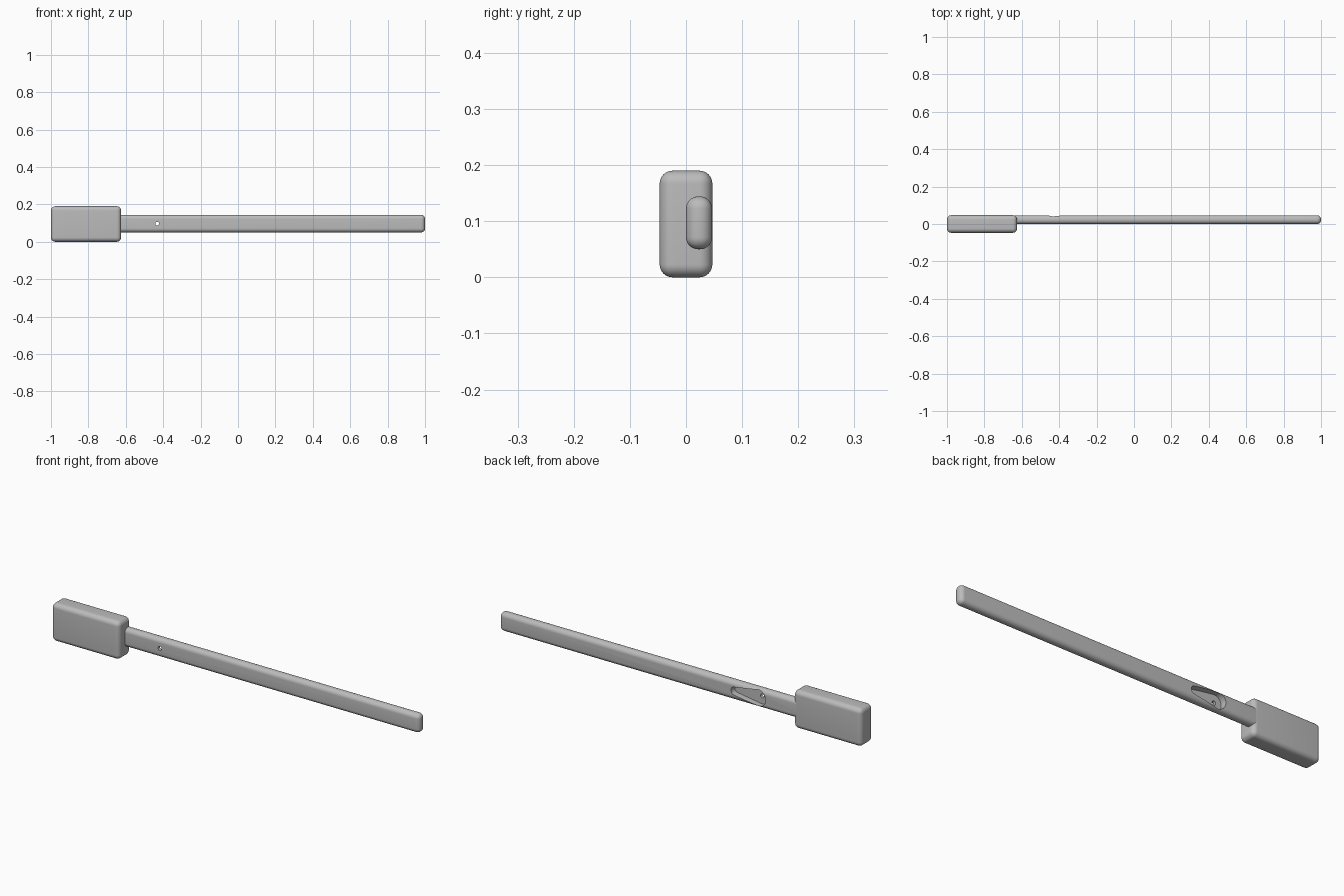
import bpy
import bmesh
import math

if "Cube" in bpy.data.objects:
    bpy.data.objects.remove(bpy.data.objects["Cube"], do_unlink=True)

grey = bpy.data.materials.new("plain_grey")
grey.use_nodes = True
grey.diffuse_color = (0.5, 0.5, 0.5, 1)
grey.node_tree.nodes["Principled BSDF"].inputs["Base Color"].default_value = (0.5, 0.5, 0.5, 1)


def add_object(name, bm):
    bmesh.ops.recalc_face_normals(bm, faces=bm.faces)
    mesh = bpy.data.meshes.new(name)
    bm.to_mesh(mesh)
    bm.free()
    mesh.materials.append(grey)
    obj = bpy.data.objects.new(name, mesh)
    bpy.context.collection.objects.link(obj)
    return obj


def rounded_box(name, low, high, radius):
    bm = bmesh.new()
    bmesh.ops.create_cube(bm, size=1)
    for v in bm.verts:
        v.co = [(a + b) / 2 + c * (b - a) for a, b, c in zip(low, high, v.co)]
    bmesh.ops.bevel(bm, geom=bm.edges[:], offset=radius, offset_type="OFFSET",
                    segments=8, profile=0.5, affect="EDGES", clamp_overlap=True)
    return add_object(name, bm)


def prism(name, outline, y_front, y_back):
    """Solid with an outline in x and z, running along y."""
    bm = bmesh.new()
    face = bm.faces.new([bm.verts.new((x, y_front, z)) for x, z in outline])
    side = bmesh.ops.extrude_face_region(bm, geom=[face])["geom"]
    moved = [v for v in side if isinstance(v, bmesh.types.BMVert)]
    bmesh.ops.translate(bm, verts=moved, vec=(0, y_back - y_front, 0))
    return add_object(name, bm)


def arc(x, z, radius, start, end, steps):
    angles = [start + (end - start) * i / steps for i in range(steps + 1)]
    return [(x + radius * math.cos(a), z + radius * math.sin(a)) for a in angles]


def cut(target, cutter):
    cutter.hide_render = True
    mod = target.modifiers.new("cut", "BOOLEAN")
    mod.operation = "DIFFERENCE"
    mod.solver = "EXACT"
    mod.object = cutter
    bpy.context.view_layer.objects.active = target
    bpy.ops.object.modifier_apply(modifier=mod.name)
    bpy.data.objects.remove(cutter, do_unlink=True)


# Head block and long arm
mid_z = 0.097
head = rounded_box("head_block", (-1, -0.047, 0), (-0.625, 0.047, 0.19), 0.023)
arm = rounded_box("long_arm", (-0.7, 0, 0.05), (1, 0.0465, 0.144), 0.0215)

# Tapered pocket in the back of the arm
hole_x, tip_x, big, small = -0.432, -0.3, 0.04, 0.02
tilt = math.acos((big - small) / (tip_x - hole_x))
outline = arc(hole_x, mid_z, big, tilt, 2 * math.pi - tilt, 32)
outline += arc(tip_x, mid_z, small, -tilt, tilt, 20)
cut(arm, prism("pocket_cutter", outline, 0.015, 0.1))

# Pin hole through the pocket floor
circle = arc(hole_x, mid_z, 0.01, 0, 2 * math.pi, 24)[:-1]
cut(arm, prism("pin_hole_cutter", circle, -0.05, 0.1))

# Smooth the rounded edges, keep cut edges sharp
for obj in (head, arm):
    bpy.ops.object.select_all(action="DESELECT")
    obj.select_set(True)
    bpy.context.view_layer.objects.active = obj
    bpy.ops.object.shade_smooth_by_angle(angle=math.radians(35))
